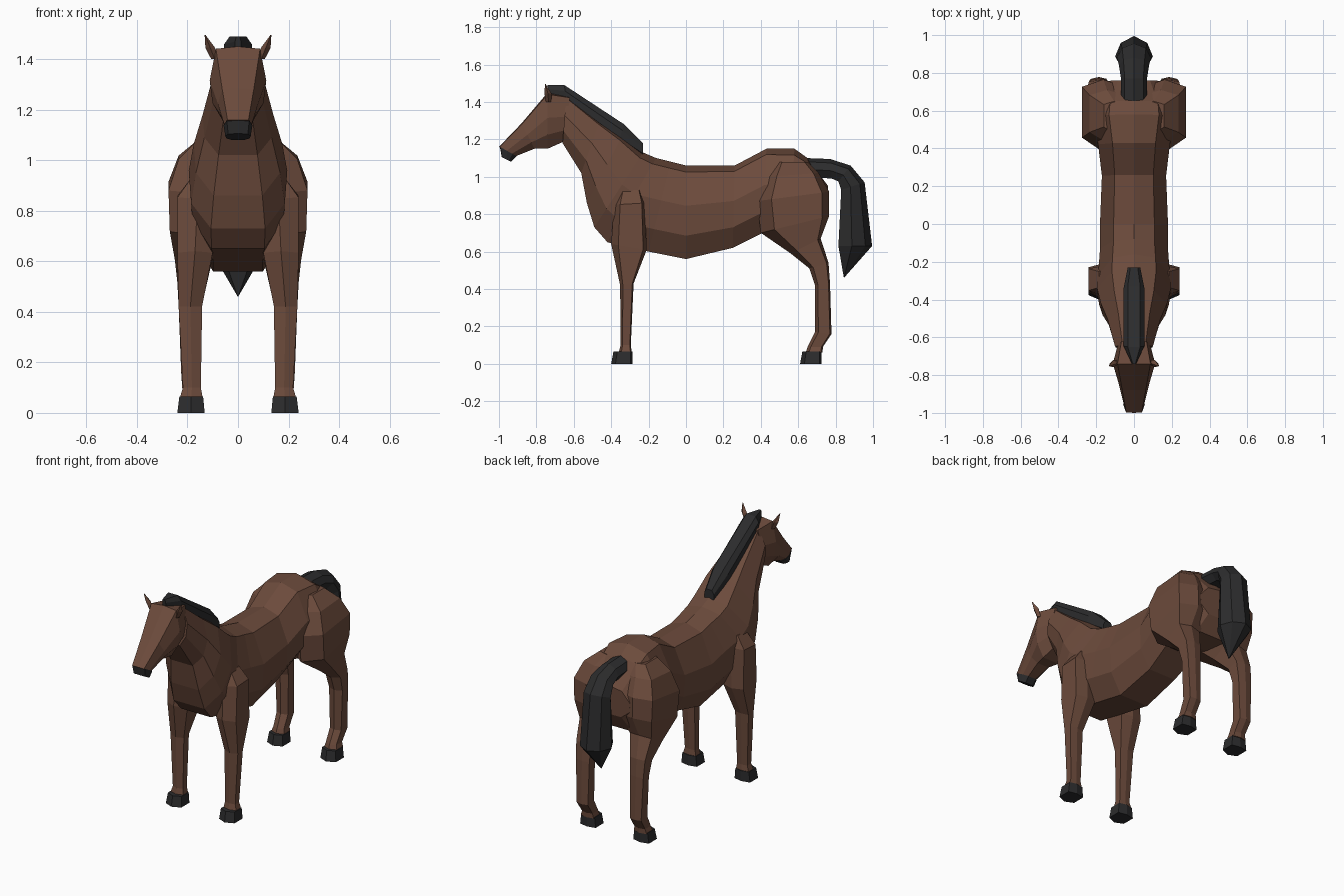
import bpy, bmesh
from mathutils import Vector


def material(name, rgb):
    m = bpy.data.materials.new(name)
    m.diffuse_color = (*rgb, 1)
    return m


COAT = material("brown_coat", (0.15, 0.07, 0.045))
DARK = material("dark_hair", (0.025, 0.025, 0.026))


def loft(name, rings, mat, mirror=False):
    """Skin a list of equal-sized rings and cap both ends."""
    bm = bmesh.new()
    loops = [[bm.verts.new(p) for p in r] for r in rings]
    n = len(loops[0])
    for a, b in zip(loops, loops[1:]):
        for i in range(n):
            j = (i + 1) % n
            bm.faces.new((a[i], a[j], b[j], b[i]))
    bm.faces.new(loops[0])
    bm.faces.new(loops[-1])
    bmesh.ops.remove_doubles(bm, verts=bm.verts, dist=0.001)
    bmesh.ops.recalc_face_normals(bm, faces=bm.faces)
    me = bpy.data.meshes.new(name)
    bm.to_mesh(me)
    bm.free()
    me.materials.append(mat)
    ob = bpy.data.objects.new(name, me)
    bpy.context.collection.objects.link(ob)
    if mirror:
        ob.modifiers.new("mirror", 'MIRROR')
    return ob


def section(ty, tz, by, bz, w, shape):
    """Symmetric ring between a top and a bottom point; shape = (width, depth) fractions."""
    top, low = Vector((0, ty, tz)), Vector((0, by, bz))
    half = [top.lerp(low, t) + Vector((f * w, 0, 0)) for f, t in shape]
    return half + [Vector((-p.x, p.y, p.z)) for p in reversed(half) if p.x > 0]


def leg_ring(fy, fz, by, bz, xi, xo):
    """Six-sided leg ring between a front and a back point."""
    xm = (xi + xo) / 2
    return [(x, fy + (by - fy) * t, fz + (bz - fz) * t)
            for x, t in ((xm, 0), (xo, .2), (xo, .9), (xm, 1), (xi, .9), (xi, .2))]


BODY = [(0, 0), (.6, .07), (1, .43), (.95, .75), (.55, 1)]
HEAD = [(0, 0), (.78, .03), (1, .45), (.9, .75), (.5, 1)]
MANE = [(0.6, 0), (1, .35), (1, .8), (.6, 1)]
TAIL = [(0, 0), (.7, .2), (1, .6), (.6, 1)]

# Torso and neck, rump to poll
torso = [(.76, .95, .755, .77, .14), (.65, 1.10, .70, .67, .21),
         (.58, 1.15, .55, .67, .22), (.43, 1.15, .41, .70, .19),
         (.26, 1.06, .25, .62, .17), (0, 1.06, 0, .56, .18),
         (-.08, 1.08, -.20, .60, .18), (-.16, 1.10, -.42, .65, .19),
         (-.23, 1.13, -.49, .73, .195), (-.34, 1.22, -.53, .86, .175),
         (-.46, 1.30, -.56, 1.02, .14), (-.64, 1.44, -.66, 1.18, .10)]
loft("body", [section(*s, BODY) for s in torso], COAT)

# Head and dark muzzle
head = [(-.62, 1.43, -.65, 1.19, .085), (-.74, 1.45, -.74, 1.15, .112),
        (-.88, 1.285, -.81, 1.15, .08), (-1.0, 1.16, -.91, 1.11, .053)]
loft("head", [section(*s, HEAD) for s in head], COAT)
muzzle = [(-.995, 1.16, -.905, 1.11, .057), (-.985, 1.105, -.935, 1.08, .05)]
loft("muzzle", [section(*s, HEAD) for s in muzzle], DARK)

# Ears
ear = [(.092, -.735, 1.40, .014), (.110, -.738, 1.445, .019), (.130, -.752, 1.495, .002)]
loft("ears", [[(x - r, y, z), (x, y - r, z), (x + r, y, z), (x, y + r, z)]
              for x, y, z, r in ear], COAT, True)

# Mane
mane = [(-.74, 1.49, -.735, 1.43, .012), (-.65, 1.49, -.64, 1.40, .055),
        (-.33, 1.28, -.36, 1.19, .055), (-.23, 1.18, -.23, 1.11, .033)]
loft("mane", [section(*s, MANE) for s in mane], DARK)

# Tail
tail = [(.64, 1.10, .66, 1.0, .07), (.77, 1.095, .78, .99, .07),
        (.88, 1.06, .815, .975, .08), (.955, .97, .83, .93, .09),
        (.995, .63, .815, .63, .10), (.845, .46, .844, .46, .001)]
loft("tail", [section(*s, TAIL) for s in tail], DARK)

# Front legs
front = [(-.36, .06, -.29, .06, .14, .23), (-.35, .10, -.295, .10, .147, .218),
         (-.352, .42, -.28, .43, .142, .235), (-.40, .64, -.21, .61, .10, .24),
         (-.385, .85, -.22, .86, .08, .24), (-.36, .93, -.24, .93, .08, .185)]
loft("front_legs", [leg_ring(*r) for r in front], COAT, True)

# Rear legs with haunches
rear = [(.64, .06, .73, .06, .14, .23), (.65, .09, .732, .09, .147, .22),
        (.69, .17, .778, .16, .147, .225), (.69, .42, .77, .43, .142, .235),
        (.66, .51, .762, .54, .135, .24), (.56, .59, .72, .67, .10, .25),
        (.40, .70, .765, .79, .05, .27), (.38, .87, .765, .92, .05, .275),
        (.43, 1.0, .71, 1.02, .05, .235), (.48, 1.08, .65, 1.08, .05, .16)]
loft("rear_legs", [leg_ring(*r) for r in rear], COAT, True)

# Hooves
for name, y in (("front_hooves", -.40), ("rear_hooves", .61)):
    loft(name, [leg_ring(y, 0, y + .115, 0, .132, .24),
                leg_ring(y + .012, .065, y + .115, .065, .138, .232)], DARK, True)
